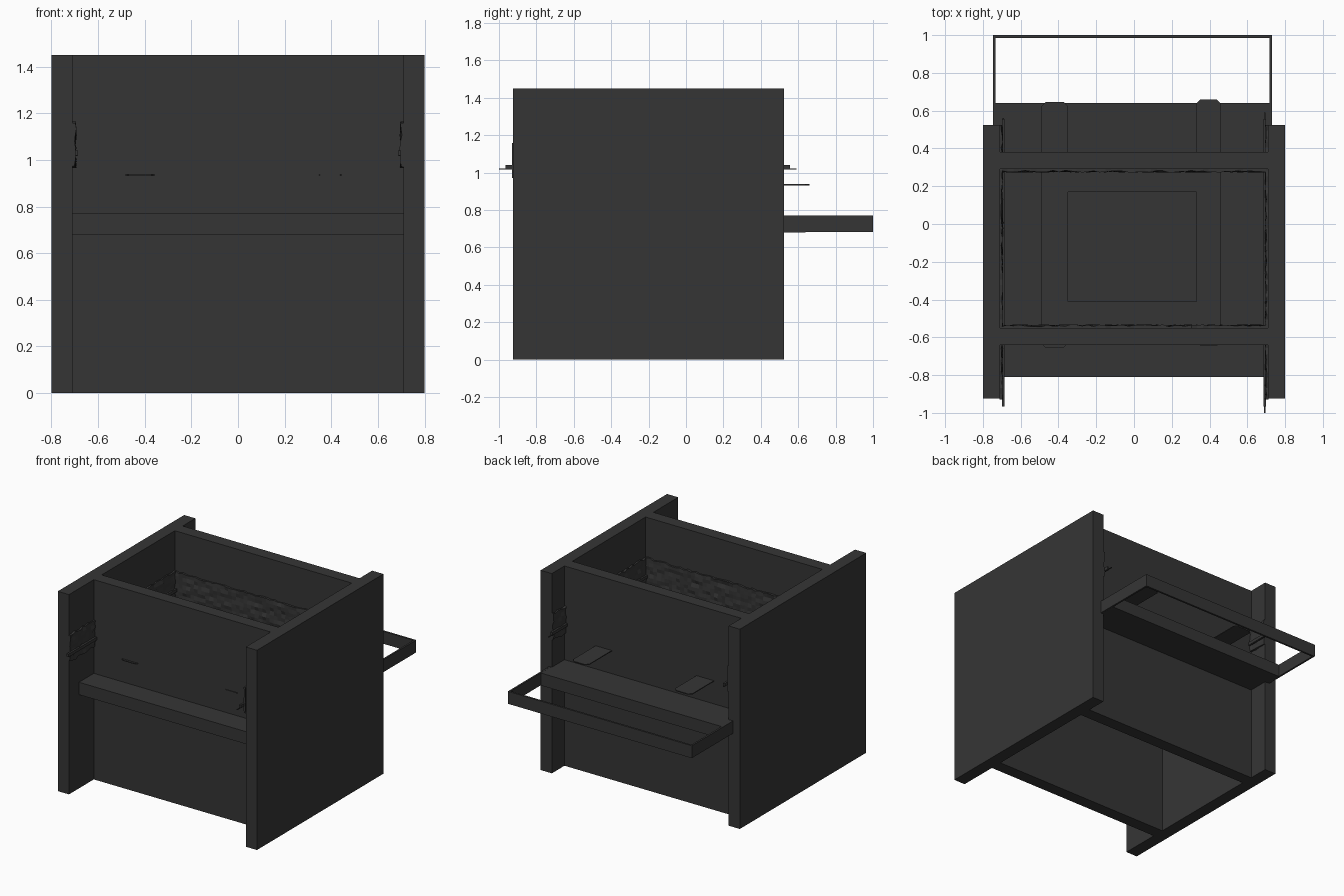
import bpy, bmesh, random
from mathutils import Vector

if "Cube" in bpy.data.objects:
    bpy.data.objects.remove(bpy.data.objects["Cube"])

random.seed(4)
mat = bpy.data.materials.new("charcoal_grey")
mat.diffuse_color = (0.036, 0.036, 0.036, 1)
mat.use_nodes = True
mat.node_tree.nodes["Principled BSDF"].inputs["Base Color"].default_value = mat.diffuse_color


def finish(name, bm):
    bmesh.ops.recalc_face_normals(bm, faces=bm.faces)
    me = bpy.data.meshes.new(name)
    bm.to_mesh(me)
    bm.free()
    me.materials.append(mat)
    ob = bpy.data.objects.new(name, me)
    bpy.context.collection.objects.link(ob)
    return ob


def add_box(bm, x0, x1, y0, y1, z0, z1):
    vs = bmesh.ops.create_cube(bm, size=1)["verts"]
    for v in vs:
        v.co = Vector(((x0 + x1) / 2 + v.co.x * (x1 - x0),
                       (y0 + y1) / 2 + v.co.y * (y1 - y0),
                       (z0 + z1) / 2 + v.co.z * (z1 - z0)))


def box(name, *dims):
    bm = bmesh.new()
    add_box(bm, *dims)
    return finish(name, bm)


def strap(name, x0, x1, y0, y1, z, t=0.006, c=0.022):
    """Thin flat strap with clipped corners."""
    bm = bmesh.new()
    pts = [(x0 + c, y0), (x1 - c, y0), (x1, y0 + c), (x1, y1 - c),
           (x1 - c, y1), (x0 + c, y1), (x0, y1 - c), (x0, y0 + c)]
    f = bm.faces.new([bm.verts.new((x, y, z)) for x, y in pts])
    r = bmesh.ops.extrude_face_region(bm, geom=[f])
    for v in r["geom"]:
        if isinstance(v, bmesh.types.BMVert):
            v.co.z += t
    return finish(name, bm)


def rough_panel(name, start, end, inward, z0=0.97, z1=1.16, rough=0.012):
    """Upright thin panel with a rough, rocky inner face."""
    a, b, n = Vector((*start, 0)), Vector((*end, 0)), Vector((*inward, 0))
    cols, rows = max(8, int((b - a).length / 0.03)), 7
    bm = bmesh.new()
    grid = []
    for j in range(rows + 1):
        line = []
        for i in range(cols + 1):
            p = a.lerp(b, i / cols) + n * (0.006 + random.random() * rough)
            p.z = z0 + (z1 - z0) * j / rows
            if j in (0, rows):
                p.z += random.uniform(-0.006, 0.006)
            line.append(bm.verts.new(p))
        grid.append(line)
    for j in range(rows):
        for i in range(cols):
            bm.faces.new((grid[j][i], grid[j][i + 1], grid[j + 1][i + 1], grid[j + 1][i]))
    # close it off against the wall
    rim = [e for e in bm.edges if e.is_boundary]
    r = bmesh.ops.extrude_edge_only(bm, edges=rim)
    for v in r["geom"]:
        if isinstance(v, bmesh.types.BMVert):
            v.co -= n * ((v.co - a).dot(n) + 0.002)
    return finish(name, bm)


# Main walls
for side, s in (("left", -1), ("right", 1)):
    x0, x1 = sorted((s * 0.71, s * 0.80))
    box(side + "_wall", x0, x1, -0.925, 0.525, 0, 1.45)
box("front_wall", -0.71, 0.71, -0.64, -0.55, 0, 1.45)
box("back_wall", -0.71, 0.71, 0.29, 0.38, 0, 1.45)

# Shelf slab passing through the body
box("shelf_slab", -0.74, 0.725, -0.81, 0.64, 0.68, 0.77)

# Open frame sliding out at the back
bm = bmesh.new()
add_box(bm, -0.747, -0.734, 0.45, 1.0, 0.681, 0.771)
add_box(bm, 0.718, 0.731, 0.45, 1.0, 0.681, 0.771)
add_box(bm, -0.734, 0.718, 0.986, 1.0, 0.681, 0.771)
finish("pull_out_frame", bm)

# Thin rack: two straps and two cross plates
strap("left_strap", -0.49, -0.35, -0.655, 0.645, 0.932)
strap("right_strap", 0.33, 0.46, -0.645, 0.66, 0.932)
box("front_cross_plate", -0.352, 0.332, -0.56, -0.41, 0.932, 0.938)
box("back_cross_plate", -0.352, 0.332, 0.17, 0.30, 0.932, 0.938)

# Rough lining inside the box and along the side walls
rough_panel("front_lining", (-0.70, -0.55), (0.70, -0.55), (0, 1))
rough_panel("back_lining", (-0.70, 0.29), (0.70, 0.29), (0, -1))
rough_panel("left_lining", (-0.71, -0.93), (-0.71, 0.525), (1, 0))
rough_panel("right_lining", (0.71, -0.93), (0.71, 0.525), (-1, 0))

# Small catches at the ends of the side linings
for side, s in (("left", -1), ("right", 1)):
    bm = bmesh.new()
    x0, x1 = sorted((s * 0.685, s * 0.70))
    add_box(bm, x0, x1, -0.965, 0.555, 1.018, 1.04)
    add_box(bm, x0 + 0.004, x1 - 0.004, -1.0 if s > 0 else -0.95,
            0.59 if s > 0 else 0.56, 1.016, 1.021)
    finish(side + "_catch", bm)
